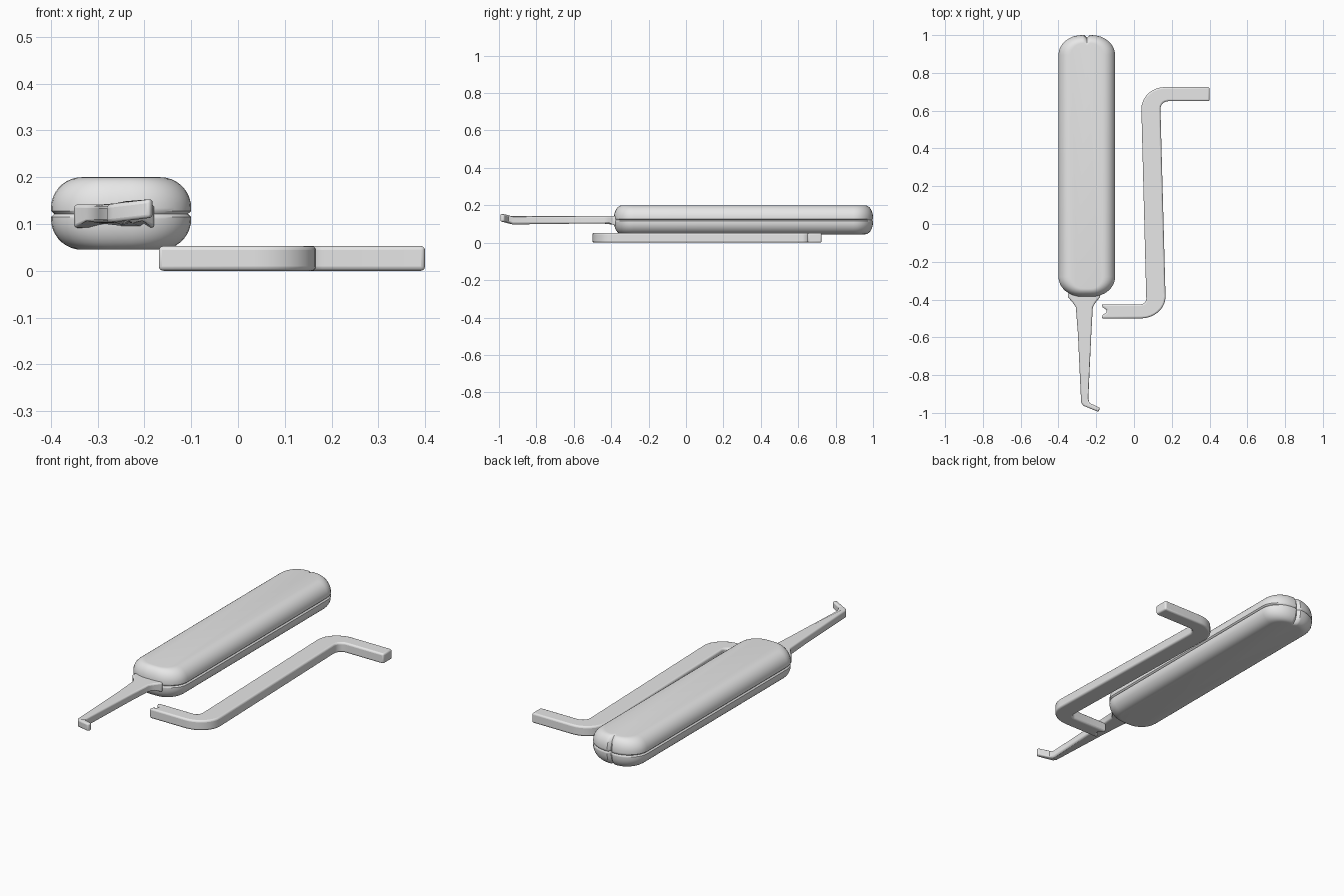
import bpy, bmesh, math

if "Cube" in bpy.data.objects:
    bpy.data.objects.remove(bpy.data.objects["Cube"])

steel = bpy.data.materials.new("grey_steel")
steel.diffuse_color = (0.8, 0.8, 0.8, 1)
steel.use_nodes = True
steel.node_tree.nodes["Principled BSDF"].inputs["Base Color"].default_value = steel.diffuse_color


def finish(name, bm, bevel=0.0, angle=40):
    bmesh.ops.recalc_face_normals(bm, faces=bm.faces[:])
    me = bpy.data.meshes.new(name)
    bm.to_mesh(me)
    bm.free()
    ob = bpy.data.objects.new(name, me)
    bpy.context.collection.objects.link(ob)
    me.materials.append(steel)
    if bevel:
        mod = ob.modifiers.new("soft_edges", 'BEVEL')
        mod.width = bevel
        mod.segments = 3
        mod.limit_method = 'ANGLE'
        mod.angle_limit = math.radians(50)
    bpy.ops.object.select_all(action='DESELECT')
    ob.select_set(True)
    bpy.context.view_layer.objects.active = ob
    bpy.ops.object.shade_smooth_by_angle(angle=math.radians(angle))
    return ob


def arc(cx, cy, rx, ry, a0, a1, n=8):
    """Points on an elliptical arc, angles in degrees."""
    out = []
    for i in range(n + 1):
        a = math.radians(a0 + (a1 - a0) * i / n)
        out.append((cx + rx * math.cos(a), cy + ry * math.sin(a)))
    return out


def plate(outline, z0, z1):
    """Extrude a flat outline between two heights."""
    bm = bmesh.new()
    face = bm.faces.new([bm.verts.new((x, y, z0)) for x, y in outline])
    ext = bmesh.ops.extrude_face_region(bm, geom=[face])
    for v in ext["geom"]:
        if isinstance(v, bmesh.types.BMVert):
            v.co.z = z1
    return bm


# Handle: rounded outline stacked in rings, with a side seam and an end cleft
CX, Y0, Y1 = -0.25, -0.385, 1.0


def handle_ring(d):
    hx, b, t = 0.15 - d, Y0 + 0.65 * d, Y1 - 0.65 * d
    rx, ry = 0.125 - 0.9 * d, 0.105 - 0.65 * d
    pts = arc(CX + hx - rx, t - ry, rx, ry, 0, 90)
    pts += [(CX + 0.014, t), (CX, t - 0.014), (CX - 0.014, t)]
    pts += arc(CX - hx + rx, t - ry, rx, ry, 90, 180)
    pts += arc(CX - hx + rx, b + ry, rx, ry, 180, 270)
    pts += arc(CX + hx - rx, b + ry, rx, ry, 270, 360)
    return pts


R = 0.066
half = [(R * (1 - math.sin(math.radians(a))), R * math.cos(math.radians(a)))
        for a in range(0, 91, 10)]
profile = [(d, 0.045 + R - h) for d, h in half]
profile += [(0.0, 0.115), (0.007, 0.1215), (0.0, 0.128)]
profile += [(d, 0.2 - R + h) for d, h in reversed(half)]
bm = bmesh.new()
rings = [[bm.verts.new((x, y, z)) for x, y in handle_ring(d)] for d, z in profile]
for low, high in zip(rings, rings[1:]):
    n = len(low)
    for i in range(n):
        j = (i + 1) % n
        bm.faces.new((low[i], low[j], high[j], high[i]))
bm.faces.new(rings[0])
bm.faces.new(rings[-1])
finish("handle", bm)

# Pick blade: flared collar, tapered shank and a hooked tip that rises slightly
blade = [(-0.34, -0.33), (-0.352, -0.385), (-0.325, -0.415), (-0.308, -0.44),
         (-0.297, -0.58), (-0.28, -0.945), (-0.268, -0.962), (-0.188, -0.995),
         (-0.180, -0.973), (-0.235, -0.948), (-0.242, -0.925), (-0.226, -0.58),
         (-0.218, -0.44), (-0.203, -0.415), (-0.178, -0.385), (-0.19, -0.33)]
bm = plate(blade, 0.102, 0.142)
for v in bm.verts:
    if v.co.y < -0.94:
        v.co.z += 0.12 * max(0, v.co.x + 0.28)
    if v.co.z < 0.12 and v.co.y > -0.41:
        v.co.z -= 0.012
finish("pick_blade", bm, 0.008)

# Tension wrench: flat Z-shaped bar with a forked end
wrench = [(-0.172, -0.5)]
wrench += arc(0.035, -0.385, 0.132, 0.115, 270, 360)
wrench += arc(0.18, 0.61, 0.04, 0.04, 180, 90, 5)
wrench += [(0.4, 0.65), (0.4, 0.725)]
wrench += arc(0.165, 0.61, 0.126, 0.115, 90, 180)
wrench += arc(0.035, -0.395, 0.03, 0.03, 0, -90, 5)
wrench += [(-0.172, -0.425), (-0.165, -0.442), (-0.143, -0.455),
           (-0.147, -0.47), (-0.165, -0.48)]
finish("tension_wrench", plate(wrench, 0.0, 0.053), 0.009)
